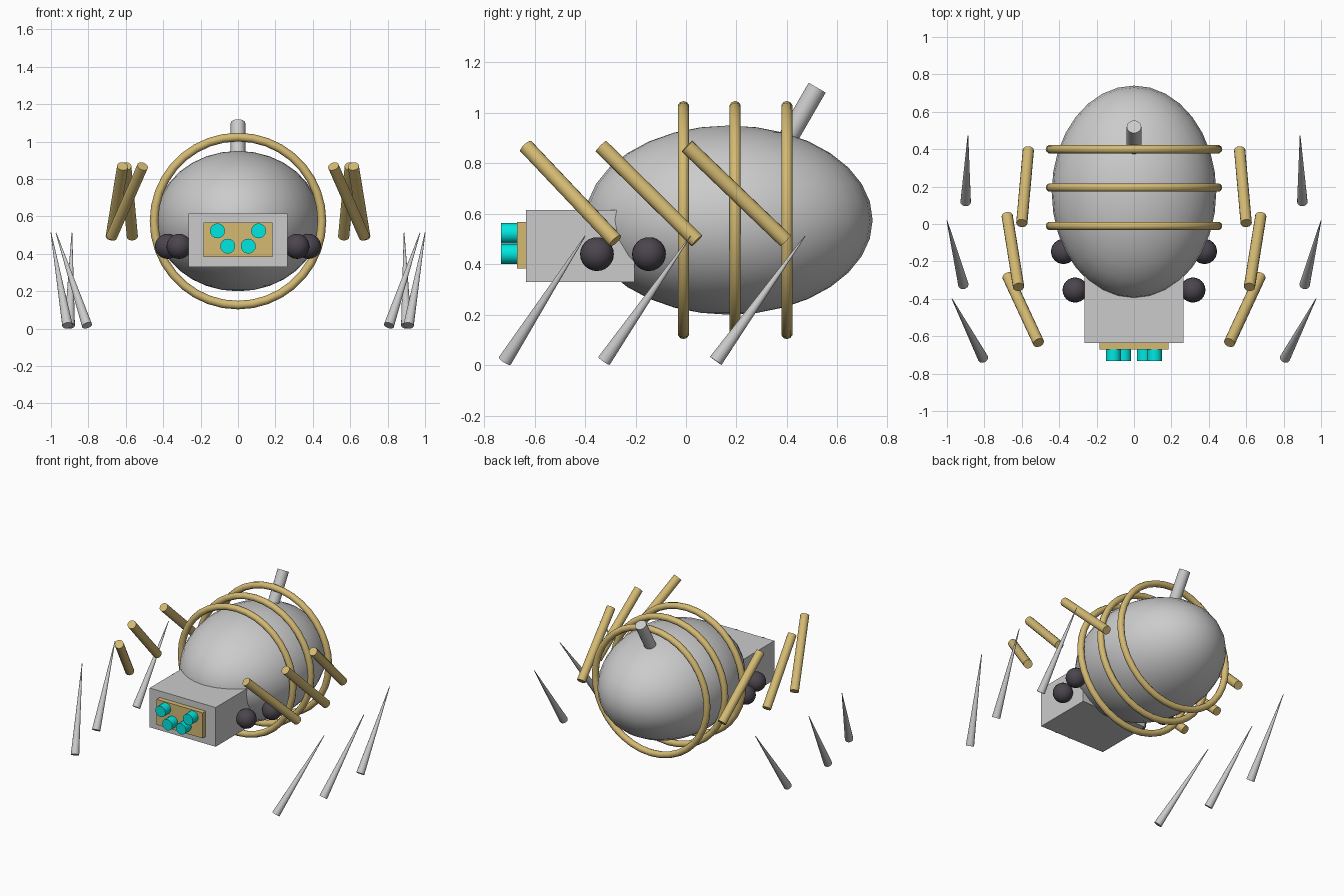
import bpy
from math import radians
from mathutils import Vector

if "Cube" in bpy.data.objects:
    bpy.data.objects.remove(bpy.data.objects["Cube"])


def material(name, rgb):
    m = bpy.data.materials.new(name)
    m.diffuse_color = (*rgb, 1)
    m.use_nodes = True
    m.node_tree.nodes["Principled BSDF"].inputs["Base Color"].default_value = m.diffuse_color
    return m


GOLD = material("gold", (0.66, 0.49, 0.17))
CYAN = material("cyan", (0.0, 0.8, 0.75))
DARK = material("dark", (0.07, 0.06, 0.075))


def finish(name, mat=None, smooth=True):
    ob = bpy.context.object
    ob.name = name
    if mat:
        ob.data.materials.append(mat)
    if smooth:
        bpy.ops.object.transform_apply(location=False, rotation=False, scale=True)
        bpy.ops.object.shade_smooth_by_angle(angle=radians(40))
    return ob


def box(name, lo, hi, mat=None):
    lo, hi = Vector(lo), Vector(hi)
    bpy.ops.mesh.primitive_cube_add(size=1, location=(lo + hi) / 2)
    bpy.context.object.scale = hi - lo
    return finish(name, mat, smooth=False)


def ball(name, loc, radii, mat=None, seg=32, rings=16):
    bpy.ops.mesh.primitive_uv_sphere_add(segments=seg, ring_count=rings, radius=1, location=loc)
    bpy.context.object.scale = radii
    return finish(name, mat)


def rod(name, a, b, r1, r2, mat=None, sides=16):
    """Cylinder or cone from point a (radius r1) to point b (radius r2)."""
    a, b = Vector(a), Vector(b)
    d = b - a
    bpy.ops.mesh.primitive_cone_add(vertices=sides, radius1=r1, radius2=r2,
                                    depth=d.length, location=(a + b) / 2)
    bpy.context.object.rotation_euler = d.to_track_quat('Z', 'Y').to_euler()
    return finish(name, mat)


# Egg-shaped body and the hoops around it
ball("body", (0, 0.17, 0.575), (0.44, 0.57, 0.375))
for i, y in enumerate((-0.01, 0.195, 0.4)):
    bpy.ops.mesh.primitive_torus_add(location=(0, y, 0.575), rotation=(radians(90), 0, 0),
                                     major_radius=0.449, minor_radius=0.023,
                                     major_segments=36, minor_segments=10)
    finish(f"hoop_{i + 1}", GOLD)

# Head block, face plate and eyes
box("head", (-0.265, -0.635, 0.33), (0.265, -0.205, 0.615))
box("face_plate", (-0.185, -0.67, 0.383), (0.185, -0.63, 0.568), GOLD)

# Rear spout
rod("spout", (0, 0.395, 0.884), (0, 0.52, 1.10), 0.039, 0.039)

# Legs: (upper top, upper bottom, shin foot, shin tip), mirrored left and right
legs = [
    ((0.51, -0.635, 0.868), (0.675, -0.28, 0.493), (0.807, -0.718, 0.017), (0.973, -0.40, 0.512)),
    ((0.617, -0.337, 0.868), (0.678, 0.043, 0.493), (0.912, -0.325, 0.017), (1.0, 0.018, 0.512)),
    ((0.6, 0.004, 0.868), (0.565, 0.395, 0.493), (0.9, 0.118, 0.017), (0.888, 0.472, 0.512)),
]
for side, s in (("left", -1), ("right", 1)):
    def m(p):
        return (s * p[0], p[1], p[2])

    for i, (top, low, foot, tip) in enumerate(legs):
        rod(f"upper_leg_{side}_{i + 1}", m(top), m(low), 0.03, 0.03, GOLD)
        rod(f"shin_{side}_{i + 1}", m(foot), m(tip), 0.028, 0.002)

    for i, p in enumerate(((0.315, -0.353, 0.44), (0.377, -0.147, 0.44))):
        ball(f"joint_{side}_{i + 1}", m(p), (0.067,) * 3, DARK, 24, 12)

    for i, (x, z) in enumerate(((0.11, 0.523), (0.055, 0.441))):
        rod(f"eye_{side}_{i + 1}", m((x, -0.66, z)), m((x, -0.733, z)), 0.04, 0.04, CYAN)
